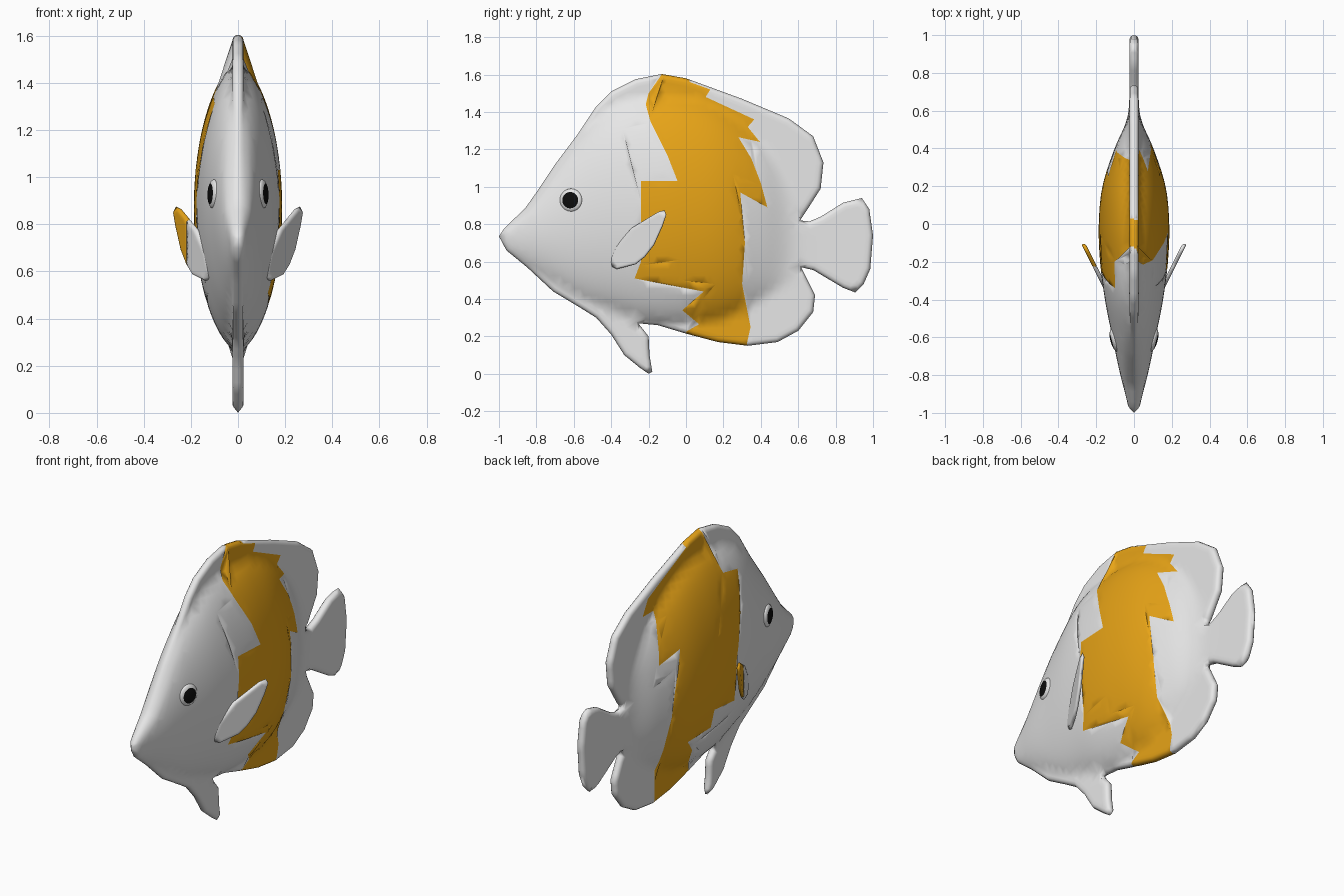
import bpy, bmesh, math
from mathutils import Vector, Matrix
from mathutils.geometry import delaunay_2d_cdt, intersect_point_line

if "Cube" in bpy.data.objects:
    bpy.data.objects.remove(bpy.data.objects["Cube"])


def material(name, rgb):
    m = bpy.data.materials.new(name)
    m.diffuse_color = (*rgb, 1)
    m.use_nodes = True
    bsdf = m.node_tree.nodes["Principled BSDF"]
    bsdf.inputs["Base Color"].default_value = (*rgb, 1)
    bsdf.inputs["Roughness"].default_value = 0.6
    return m


WHITE = material("white", (0.8, 0.8, 0.8))
ORANGE = material("orange", (0.93, 0.43, 0.01))
BLACK = material("black", (0.004, 0.004, 0.004))


# ---- 2D helpers, all in (y, z) ----
def inside(p, poly):
    hit = False
    for (ay, az), (by, bz) in zip(poly, poly[1:] + poly[:1]):
        if (az > p[1]) != (bz > p[1]) and p[0] < (by - ay) * (p[1] - az) / (bz - az) + ay:
            hit = not hit
    return hit


def edge_distance(p, poly):
    best = 9.0
    for a, b in zip(poly, poly[1:] + poly[:1]):
        a, b = Vector(a), Vector(b)
        t = min(1, max(0, intersect_point_line(p, a, b)[1]))
        best = min(best, (a.lerp(b, t) - p).length)
    return best


def resample(poly, step):
    pts = []
    for a, b in zip(poly, poly[1:] + poly[:1]):
        a, b = Vector(a), Vector(b)
        n = max(1, round((b - a).length / step))
        pts += [a.lerp(b, i / n) for i in range(n)]
    return pts


def curve(y, rows, col):
    """Smooth interpolation of one column of a profile table."""
    y = min(max(y, rows[0][0]), rows[-1][0])
    i = next(k for k in range(len(rows) - 1) if y <= rows[k + 1][0])

    def slope(k):
        a, b = rows[max(k - 1, 0)], rows[min(k + 1, len(rows) - 1)]
        return (b[col] - a[col]) / (b[0] - a[0])
    a, b = rows[i], rows[i + 1]
    h = b[0] - a[0]
    t = (y - a[0]) / h
    return ((2 * t**3 - 3 * t**2 + 1) * a[col] + (t**3 - 2 * t**2 + t) * h * slope(i)
            + (3 * t**2 - 2 * t**3) * b[col] + (t**3 - t**2) * h * slope(i + 1))


# ---- two-sided rounded slab with painted patches cut into its faces ----
def slab(name, outline, rim, step, patches, bulge=None, centre=None):
    """patches: {side: polygon}; bulge(y, z): extra half width; centre(y): x of mid plane."""
    pts = resample(outline, step)
    edges = [(i, (i + 1) % len(pts)) for i in range(len(pts))]
    for poly in patches.values():
        base, n = len(pts), len(poly)
        pts += [Vector(p) for p in poly]
        edges += [(base + i, base + (i + 1) % n) for i in range(n)]
    # rings of points that round the rim
    ring = resample(outline, step)
    for i, p in enumerate(ring):
        d = (ring[(i + 1) % len(ring)] - ring[i - 1]).normalized()
        for f in (0.16, 0.5, 1.0, 1.8):
            for q in (p + Vector((d.y, -d.x)) * rim * f, p - Vector((d.y, -d.x)) * rim * f):
                if inside(q, outline) and edge_distance(q, outline) > 0.85 * rim * f:
                    pts.append(q)
    # interior grid
    ys, zs = [p[0] for p in outline], [p[1] for p in outline]
    for i in range(int((max(ys) - min(ys)) / step) + 1):
        for j in range(int((max(zs) - min(zs)) / step) + 1):
            q = Vector((min(ys) + (i + 0.5 * (j % 2)) * step, min(zs) + j * step))
            if inside(q, outline) and edge_distance(q, outline) > rim * 2.3:
                pts.append(q)
    verts, _, faces, *_ = delaunay_2d_cdt(pts, edges, [], 0, 1e-5)

    def half_width(p):
        d = edge_distance(p, outline)
        k = min(1, d / rim)
        fin = rim * math.sqrt(max(0, 1 - (1 - k) ** 2))
        body = bulge(*p) * math.sqrt(min(1, d / 0.03)) if bulge else 0
        return 0 if d < 1e-4 else math.hypot(fin, body)

    widths = [half_width(v) for v in verts]
    tris = []
    for f in faces:
        c = sum((verts[i] for i in f), Vector((0, 0))) / len(f)
        if inside(c, outline):
            tris.append((f, c))
    bm = bmesh.new()
    for s in (1, -1):
        vs = [bm.verts.new(((centre(v.x) if centre else 0) + s * w, v.x, v.y))
              for v, w in zip(verts, widths)]
        for f, c in tris:
            face = bm.faces.new([vs[i] for i in f])
            face.material_index = int(s in patches and inside(c, patches[s]))
            face.smooth = True
    bmesh.ops.delete(bm, geom=[v for v in bm.verts if not v.link_faces], context='VERTS')
    bmesh.ops.remove_doubles(bm, verts=bm.verts, dist=1e-5)
    bmesh.ops.recalc_face_normals(bm, faces=bm.faces)
    return finish(name, bm, (WHITE, ORANGE))


def finish(name, bm, mats):
    mesh = bpy.data.meshes.new(name)
    bm.to_mesh(mesh)
    bm.free()
    for m in mats:
        mesh.materials.append(m)
    ob = bpy.data.objects.new(name, mesh)
    bpy.context.collection.objects.link(ob)
    return ob


# ---- body with dorsal, tail, anal and pelvic fins in one outline ----
OUTLINE = [(-1, .735), (-.97, .78), (-.86, .885), (-.80, .97), (-.70, 1.12), (-.58, 1.28),
           (-.48, 1.43), (-.40, 1.51), (-.27, 1.575), (-.13, 1.603), (0, 1.58), (.3, 1.47),
           (.55, 1.365), (.68, 1.27), (.735, 1.13), (.72, .99), (.65, .88), (.61, .82),
           (.66, .815), (.72, .84), (.84, .915), (.94, .94), (.98, .88), (1, .74),
           (.985, .56), (.95, .48), (.905, .435), (.84, .46), (.68, .555), (.615, .57),
           (.64, .52), (.69, .42), (.68, .33), (.60, .23), (.49, .17), (.33, .15),
           (.17, .17), (0, .215), (-.15, .26), (-.255, .27), (-.2, .2), (-.195, .1),
           (-.18, .01), (-.2, 0), (-.25, .035), (-.33, .1), (-.4, .21), (-.48, .3),
           (-.56, .35), (-.71, .44), (-.85, .57), (-.96, .66)]

# y, half width, lower and upper limit of the thick part
GIRTH = [(-1, .01, .70, .77), (-.8, .068, .55, .99), (-.6, .112, .42, 1.24),
         (-.4, .152, .34, 1.42), (-.2, .178, .28, 1.47), (0, .185, .27, 1.47),
         (.2, .165, .30, 1.40), (.4, .1, .40, 1.24), (.58, .02, .5, 1.0), (.75, 0, .55, .9)]


def girth(y, z):
    w, lo, hi = (curve(y, GIRTH, c) for c in (1, 2, 3))
    t = (z - (lo + hi) / 2) / ((hi - lo) / 2)
    return max(0, w) * max(0, 1 - t * t) ** 0.6


BAND_A = [(-.13, 1.66), (-.13, 1.6), (-.2, 1.5), (-.215, 1.44), (-.19, 1.35), (-.1, 1.17),
          (-.045, 1.03), (-.24, 1.03), (-.24, .6), (-.275, .51), (.095, .44), (-.02, .34),
          (.07, .265), (0, .225), (0, .1), (.325, .1), (.325, .16), (.345, .25), (.3, .48),
          (.315, .7), (.29, .97), (.435, .89), (.4, 1.02), (.35, 1.15), (.28, 1.265),
          (.395, 1.24), (.33, 1.32), (.365, 1.36), (.105, 1.48), (.13, 1.52),
          (.02, 1.56), (.02, 1.66)]
BAND_B = [(-.12, 1.67), (-.12, 1.59), (-.2, 1.34), (-.34, 1.31), (-.22, .83), (-.24, .58),
          (-.03, .61), (-.03, .5), (.16, .48), (.09, .4), (.01, .23), (.01, .09), (.33, .09),
          (.33, .49), (.3, .84), (.25, 1.07), (.39, 1.01), (.34, 1.3), (.44, 1.3),
          (.39, 1.39), (.12, 1.515), (.03, 1.555), (.03, 1.67)]
slab("body", OUTLINE, 0.024, 0.035, {1: BAND_A, -1: BAND_B}, bulge=girth)

# ---- pectoral fins, splayed outward towards the back ----
FIN = [(-.405, .62), (-.4, .575), (-.37, .56), (-.27, .585), (-.22, .625), (-.17, .69),
       (-.125, .79), (-.105, .85), (-.115, .875), (-.15, .865), (-.29, .78), (-.38, .68)]
FIN_TIP = [(-.225, .5), (0, .5), (0, 1), (-.225, 1)]
for side, label in ((1, "left"), (-1, "right")):
    slab(label + "_pectoral_fin", FIN, 0.012, 0.025,
         {1: FIN_TIP, -1: FIN_TIP} if side < 0 else {},
         centre=lambda y, s=side: s * (.268 + .5 * (y + .105)))

# ---- eyes: flattened domes with a dark cap ----
for side, label in ((1, "left"), (-1, "right")):
    bm = bmesh.new()
    bmesh.ops.create_uvsphere(bm, u_segments=32, v_segments=16, radius=1)
    for f in bm.faces:
        f.smooth = True
        f.material_index = int(f.calc_center_median().z > math.cos(math.pi / 4))
    bmesh.ops.scale(bm, vec=(.062, .062, .022), verts=bm.verts)
    eye = finish(label + "_eye", bm, (WHITE, BLACK))
    outward = Vector((side * math.cos(.26), -math.sin(.26), .03))
    eye.matrix_world = (Matrix.Translation((side * .103, -.615, .928))
                        @ outward.to_track_quat('Z', 'Y').to_matrix().to_4x4())
